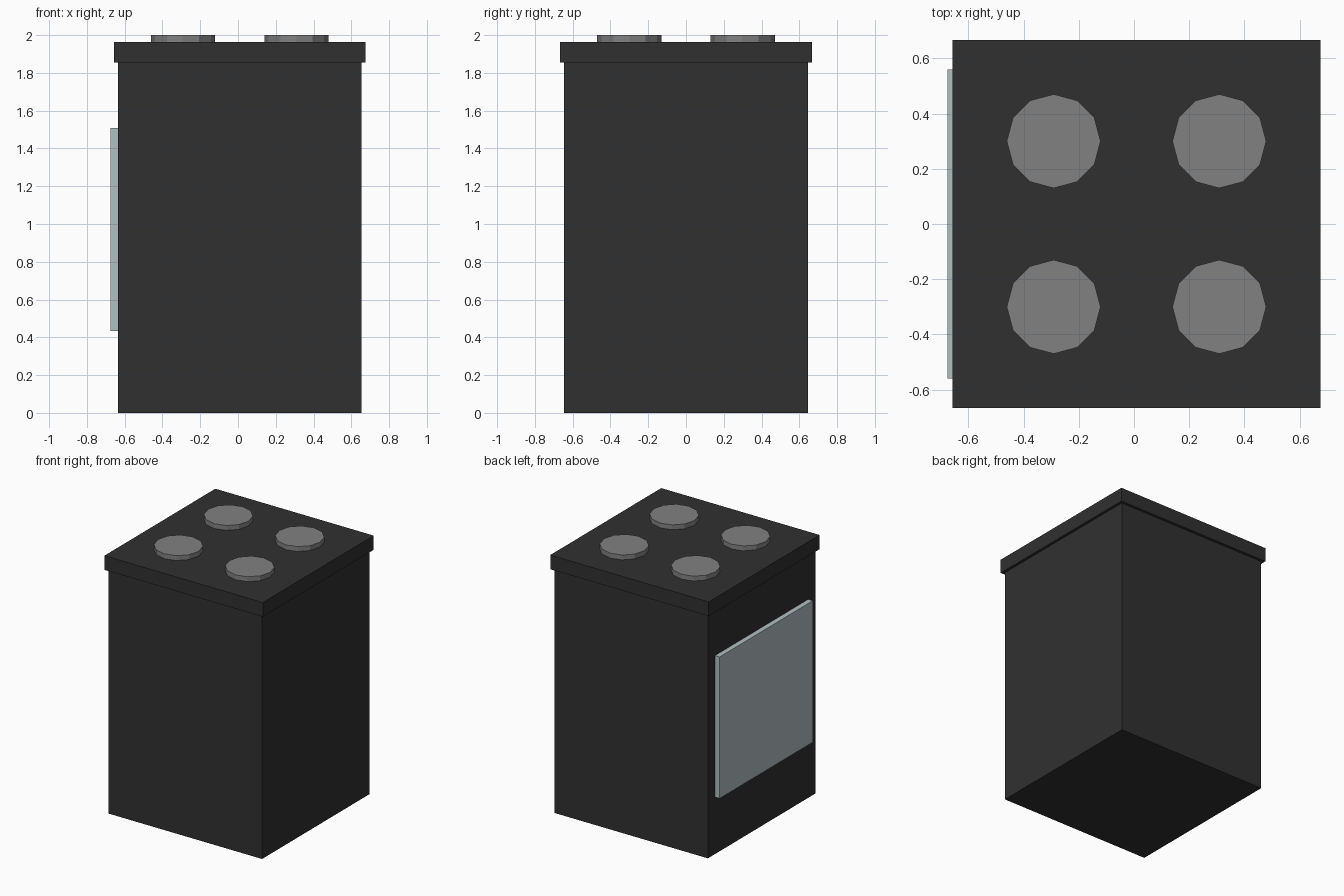
import bpy

if "Cube" in bpy.data.objects:
    bpy.data.objects.remove(bpy.data.objects["Cube"])

def material(name, rgb):
    m = bpy.data.materials.new(name)
    m.diffuse_color = (*rgb, 1)
    m.use_nodes = True
    m.node_tree.nodes["Principled BSDF"].inputs["Base Color"].default_value = m.diffuse_color
    return m

DARK = material("dark_enamel", (0.03, 0.03, 0.03))
GREY = material("hotplate_grey", (0.22, 0.22, 0.22))
GLASS = material("door_glass", (0.44, 0.52, 0.54))

def box(name, lo, hi, mat):
    centre = [(a + b) / 2 for a, b in zip(lo, hi)]
    bpy.ops.mesh.primitive_cube_add(size=1, location=centre)
    ob = bpy.context.object
    ob.name = name
    ob.scale = [b - a for a, b in zip(lo, hi)]
    bpy.ops.object.transform_apply(location=False, rotation=False, scale=True)
    ob.data.materials.append(mat)

CX = 0.009           # cabinet centre, offset by the door thickness
BODY, TOP = 0.645, 0.666
BODY_Z, TOP_Z = 1.855, 1.963

# Cabinet, overhanging worktop and oven door on the left side
box("cabinet", (CX - BODY, -BODY, 0), (CX + BODY, BODY, BODY_Z), DARK)
box("worktop", (CX - TOP, -TOP, BODY_Z), (CX + TOP, TOP, TOP_Z), DARK)
box("oven_door", (-0.675, -0.56, 0.433), (CX - BODY, 0.56, 1.509), GLASS)

# Four twelve-sided hotplates
for sx, side in ((-1, "left"), (1, "right")):
    for sy, row in ((-1, "front"), (1, "back")):
        bpy.ops.mesh.primitive_cylinder_add(
            vertices=12, radius=0.17, depth=2 - TOP_Z,
            location=(CX + sx * 0.30, sy * 0.30, (2 + TOP_Z) / 2))
        plate = bpy.context.object
        plate.name = f"hotplate_{row}_{side}"
        plate.data.materials.append(GREY)
